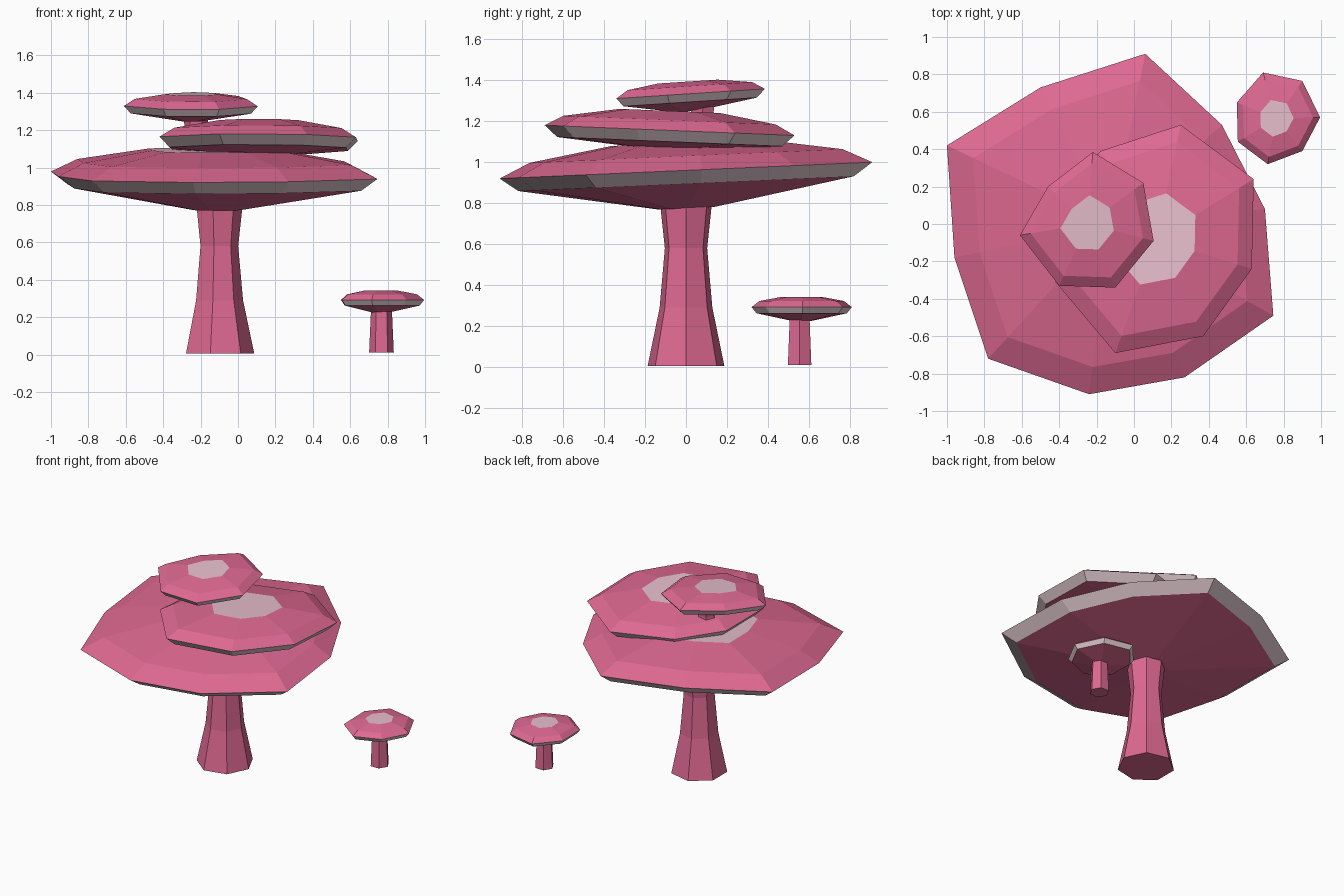
import bpy, bmesh, math

if "Cube" in bpy.data.objects:
    bpy.data.objects.remove(bpy.data.objects["Cube"])


def material(name, rgb):
    m = bpy.data.materials.new(name)
    m.diffuse_color = (*rgb, 1)
    m.use_nodes = True
    m.node_tree.nodes["Principled BSDF"].inputs["Base Color"].default_value = m.diffuse_color
    return m


PINK = material("mushroom_pink", (0.73, 0.14, 0.285))
SPOT = material("pale_pink_spot", (0.83, 0.54, 0.63))
RIM = material("pale_grey_rim", (0.79, 0.62, 0.66))


def loft(name, rings, band_mats):
    """Join rings of points bottom to top; band_mats = bottom lid, bands, top lid."""
    bm = bmesh.new()
    loops = [[bm.verts.new(p) for p in ring] for ring in rings]
    n = len(loops[0])
    bm.faces.new(loops[0][::-1]).material_index = band_mats[0]
    for k in range(len(loops) - 1):
        a, b = loops[k], loops[k + 1]
        for i in range(n):
            j = (i + 1) % n
            f = bm.faces.new((a[i], a[j], b[j], b[i]))
            f.material_index = band_mats[k + 1]
    bm.faces.new(loops[-1]).material_index = band_mats[-1]
    bmesh.ops.recalc_face_normals(bm, faces=bm.faces)
    me = bpy.data.meshes.new(name)
    bm.to_mesh(me)
    bm.free()
    for m in (PINK, SPOT, RIM):
        me.materials.append(m)
    bpy.context.collection.objects.link(bpy.data.objects.new(name, me))


def cap(name, outline, centre, z, tilt, profile):
    """Irregular cap: the outline scaled about its centre along a (scale, height) profile."""
    cx, cy = centre
    rings = []
    for s, h in profile:
        pts = [(cx + (x - cx) * s, cy + (y - cy) * s) for x, y in outline]
        rings.append([(x, y, z + h + tilt * y) for x, y in pts])
    # underside, pale rim band, top slopes, pale spot
    loft(name, rings, [0, 0, 2, 0, 0, 1])


def stem(name, centre, sides, profile):
    cx, cy = centre
    rings = [[(cx + r * math.cos(math.tau * i / sides),
               cy + r * math.sin(math.tau * i / sides), z) for i in range(sides)]
             for r, z in profile]
    loft(name, rings, [0] * (len(profile) + 1))


# Main mushroom stem and broad lower cap
stem("main_stem", (-0.105, 0.0), 7,
     [(0.192, 0.005), (0.132, 0.29), (0.106, 0.58), (0.13, 0.80)])
cap("lower_cap",
    [(0.70, 0.08), (0.47, 0.53), (0.06, 0.91), (-0.50, 0.73), (-1.0, 0.42),
     (-0.96, -0.18), (-0.78, -0.72), (-0.24, -0.91), (0.27, -0.82), (0.745, -0.49)],
    (-0.12, 0.0), 0.96, 0.044,
    [(0.15, -0.185), (0.9, -0.065), (1, 0), (0.84, 0.07), (0.4, 0.135)])

# Middle cap
cap("middle_cap",
    [(0.64, 0.24), (0.25, 0.53), (-0.18, 0.39), (-0.40, 0.10),
     (-0.42, -0.31), (-0.10, -0.69), (0.37, -0.60), (0.63, -0.24)],
    (0.12, -0.08), 1.152, -0.041,
    [(0.15, -0.095), (0.9, -0.055), (1, 0), (0.85, 0.05), (0.4, 0.095)])

# Top cap on its short stem
stem("top_stem", (-0.225, 0.08), 6, [(0.07, 1.10), (0.06, 1.22), (0.07, 1.29)])
cap("top_cap",
    [(0.105, -0.09), (0.05, 0.22), (-0.22, 0.385), (-0.46, 0.20),
     (-0.61, -0.06), (-0.40, -0.33), (-0.10, -0.34)],
    (-0.25, 0.0), 1.333, 0.065,
    [(0.15, -0.085), (0.9, -0.04), (1, 0), (0.84, 0.037), (0.4, 0.06)])

# Small mushroom beside the main one
stem("small_stem", (0.767, 0.555), 6, [(0.066, 0.01), (0.055, 0.26)])
cap("small_cap",
    [(0.995, 0.57), (0.90, 0.765), (0.69, 0.81), (0.55, 0.65),
     (0.555, 0.44), (0.715, 0.32), (0.90, 0.39)],
    (0.76, 0.565), 0.292, 0.0,
    [(0.2, -0.067), (0.9, -0.03), (1, 0), (0.84, 0.03), (0.4, 0.05)])
